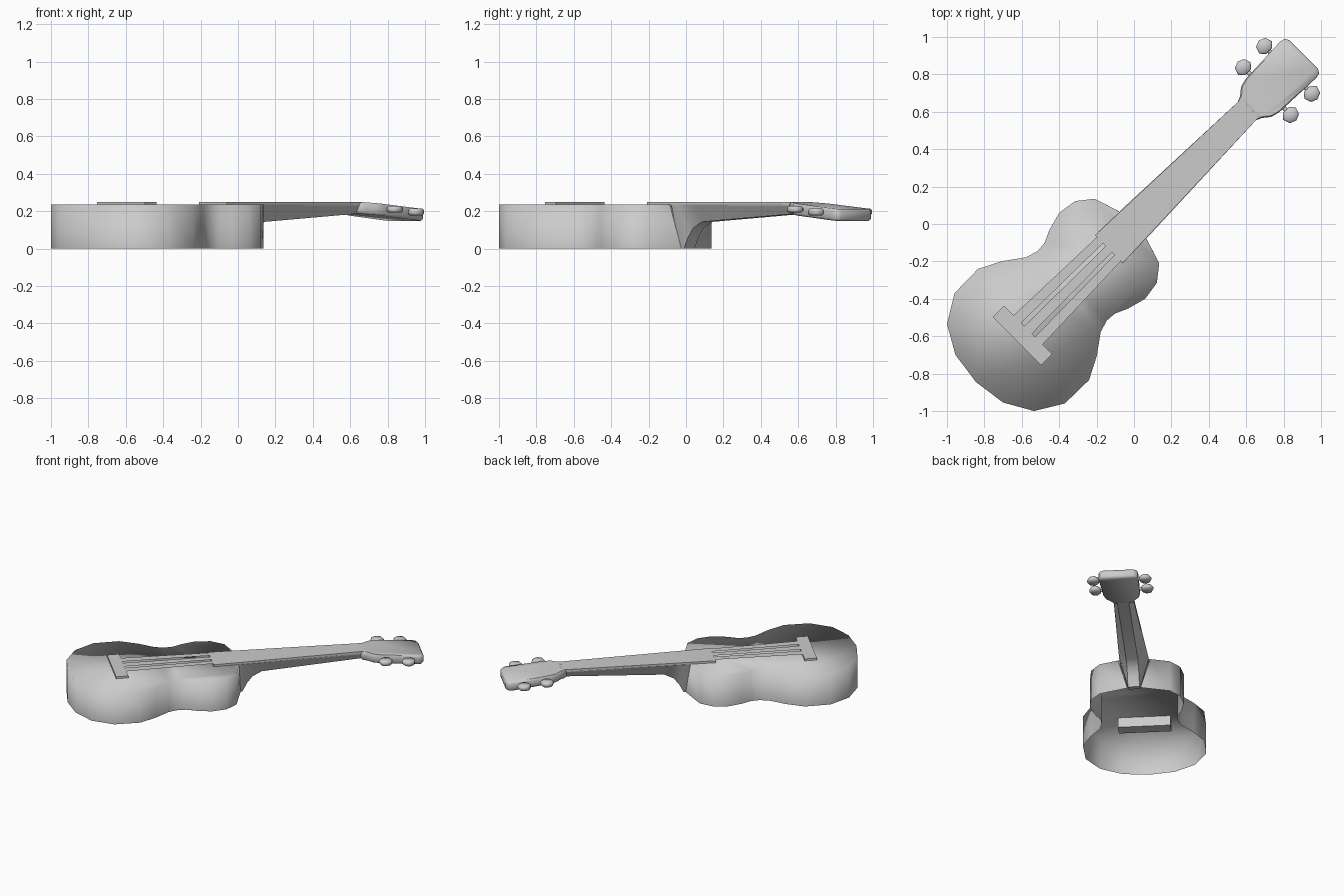
import bpy, bmesh, math
from mathutils import Matrix

cube = bpy.data.objects.get("Cube")
if cube:
    bpy.data.objects.remove(cube)

grey = bpy.data.materials.new("plain_grey")
grey.use_nodes = True
COLOUR = (0.6, 0.6, 0.6, 1)
grey.diffuse_color = COLOUR
grey.node_tree.nodes["Principled BSDF"].inputs["Base Color"].default_value = COLOUR

# Parts are built lengthwise along x, then turned to lie on the diagonal
DIAGONAL = Matrix.Rotation(math.radians(45), 4, 'Z')


def finish(name, bm, smooth=None, fix_normals=True):
    if fix_normals:
        bmesh.ops.recalc_face_normals(bm, faces=bm.faces)
    mesh = bpy.data.meshes.new(name)
    bm.to_mesh(mesh)
    bm.free()
    mesh.materials.append(grey)
    obj = bpy.data.objects.new(name, mesh)
    bpy.context.collection.objects.link(obj)
    obj.matrix_world = DIAGONAL
    if smooth:
        bpy.ops.object.select_all(action='DESELECT')
        obj.select_set(True)
        bpy.context.view_layer.objects.active = obj
        bpy.ops.object.shade_smooth_by_angle(angle=math.radians(smooth))
    return obj


def ring(bm, points):
    return [bm.verts.new(p) for p in points]


def bridge_rings(bm, a, b, closed=True):
    n = len(a)
    for i in range(n if closed else n - 1):
        j = (i + 1) % n
        bm.faces.new((a[i], a[j], b[j], b[i]))


def loft(bm, sections):
    rings = [ring(bm, s) for s in sections]
    for a, b in zip(rings, rings[1:]):
        bridge_rings(bm, a, b)
    bm.faces.new(rings[0])
    bm.faces.new(rings[-1])


def box(name, x0, x1, w0, w1, z0, z1):
    bm = bmesh.new()
    loft(bm, [[(x, -w, z0), (x, w, z0), (x, w, z1), (x, -w, z1)]
              for x, w in ((x0, w0), (x1, w1))])
    return finish(name, bm)


# Body: waisted outline with an open back and an opening for the heel
TOP = 0.235
half = [(-0.011, 0.11), (-0.053, 0.244), (-0.136, 0.309), (-0.24, 0.325),
        (-0.341, 0.298), (-0.409, 0.267), (-0.467, 0.262), (-0.534, 0.282),
        (-0.639, 0.358), (-0.76, 0.42), (-0.94, 0.417), (-1.085, 0.329),
        (-1.17, 0.18), (-1.195, 0)]
outline = half + [(x, -y) for x, y in reversed(half[:-1])]
bm = bmesh.new()
upper = ring(bm, [(x, y, TOP) for x, y in outline])
lower = ring(bm, [(x, y, 0) for x, y in outline])
for v, side in ((lower[0], 1), (lower[-1], -1)):
    v.co = (0.01, 0.045 * side, 0)
bridge_rings(bm, upper, lower, closed=False)
bm.faces.new(upper)
finish("body", bm, 180)

# Neck with a curved heel, tapering to the head
bm = bmesh.new()
sections = []
for x, z in ((-0.01, 0), (0.025, 0), (0.055, 0.06), (0.095, 0.11), (0.16, 0.143), (0.87, 0.187)):
    w = 0.102 - 0.039 * max(x, 0)
    sections.append([(x, -w, TOP), (x, w, TOP), (x, 0.04, z), (x, -0.04, z)])
loft(bm, sections)
finish("neck", bm, 30)

box("fretboard", -0.19, 0.87, 0.105, 0.068, TOP - 0.005, 0.25)
box("bridge", -0.886, -0.80, 0.182, 0.182, 0.16, 0.25)

# Flat strings running from the bridge to the head
bm = bmesh.new()
for side in (-1, 0, 1):
    near, far = 0.082 * side, 0.043 * side
    bm.faces.new(ring(bm, [(-0.835, near - 0.029, 0.252), (0.88, far - 0.014, 0.252),
                           (0.88, far + 0.014, 0.252), (-0.835, near + 0.029, 0.252)]))
finish("strings", bm, fix_normals=False)


# Head: rounded plate tilted backwards
def head_drop(x):
    return 0.09 * (x - 0.85)


half = [(0.85, 0.068), (0.885, 0.083), (0.923, 0.114), (0.97, 0.126),
        (1.245, 0.137), (1.27, 0.13), (1.283, 0.106)]
outline = half + [(x, -y) for x, y in reversed(half)]
bm = bmesh.new()
loft(bm, [[(1.07 + (x - 1.07) * s, y * s, z - head_drop(x)) for x, y in outline]
          for z, s in ((0.186, 0.95), (0.198, 1), (0.238, 1), (0.25, 0.96))])
finish("head", bm, 60)

# Tuning pegs: a thin shaft and a six-sided knob, two on each side
for row, x in (("lower", 1.005), ("upper", 1.165)):
    z = 0.224 - head_drop(x)
    for word, side in (("left", 1), ("right", -1)):
        bm = bmesh.new()
        bmesh.ops.create_cone(
            bm, cap_ends=True, segments=8, radius1=0.012, radius2=0.012, depth=0.07,
            matrix=Matrix.Translation((x, 0.14 * side, z)) @ Matrix.Rotation(math.pi / 2, 4, 'X'))
        finish(f"{row}_{word}_peg_shaft", bm, 50)
        bm = bmesh.new()
        plan = [(0.022, 0.142), (0.047, 0.17), (0.035, 0.208),
                (0, 0.222), (-0.035, 0.208), (-0.047, 0.17), (-0.022, 0.142)]
        loft(bm, [[(x + px * s, side * (0.18 + (py - 0.18) * s), z + dz) for px, py in plan]
                  for dz, s in ((-0.018, 0.8), (-0.008, 1), (0.008, 1), (0.018, 0.8))])
        finish(f"{row}_{word}_peg_knob", bm, 60)
